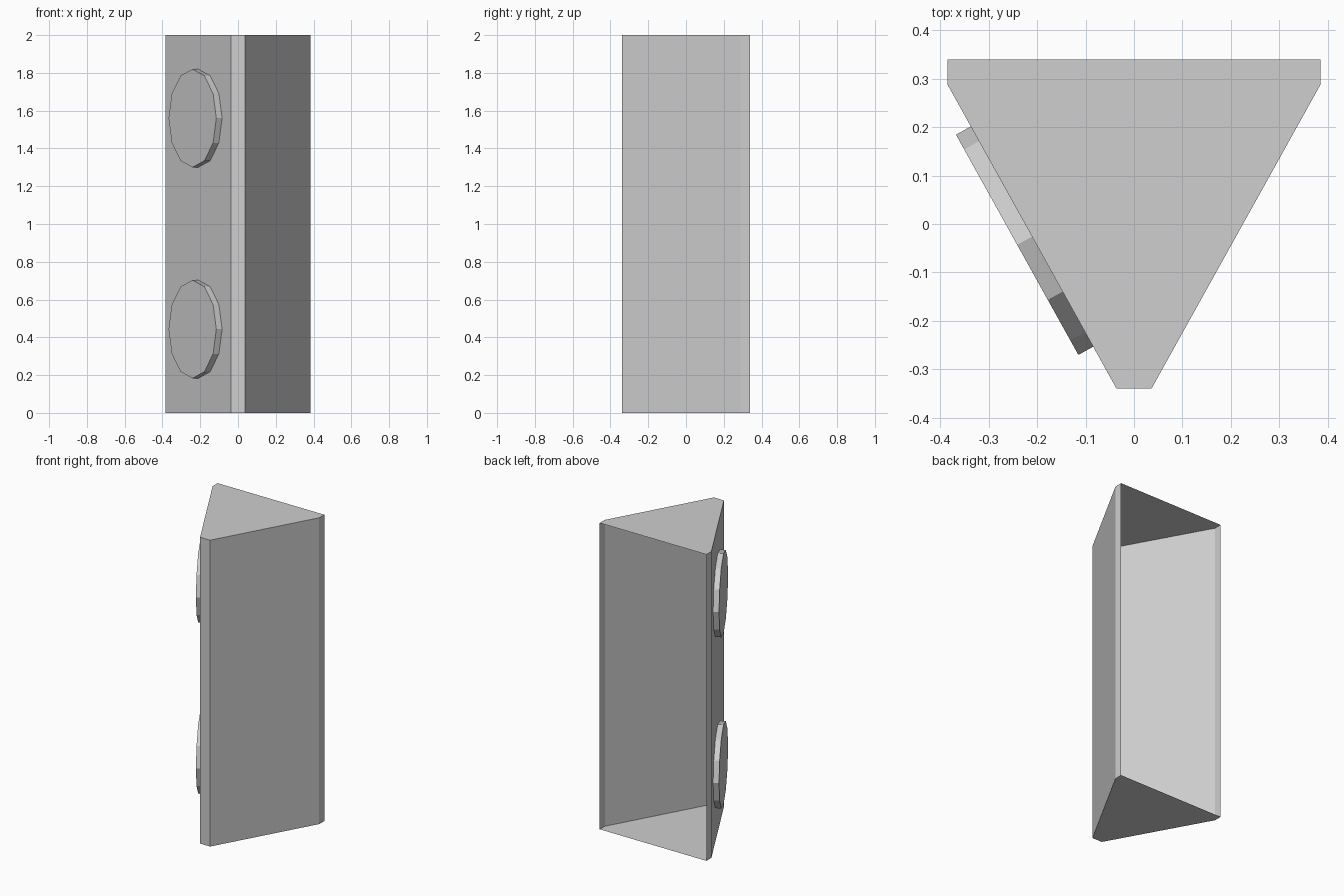
import bpy, bmesh
from mathutils import Vector, Matrix

cube = bpy.data.objects.get("Cube")
if cube:
    bpy.data.objects.remove(cube, do_unlink=True)

HEIGHT = 2.0
DISC_RADIUS = 0.26
DISC_DEPTH = 0.035

# One plain grey for everything
grey = bpy.data.materials.new("light_grey")
grey.use_nodes = True
colour = (0.62, 0.62, 0.62, 1)
grey.diffuse_color = colour
grey.node_tree.nodes["Principled BSDF"].inputs["Base Color"].default_value = colour


def add_object(name, bm):
    mesh = bpy.data.meshes.new(name)
    bm.to_mesh(mesh)
    bm.free()
    mesh.materials.append(grey)
    obj = bpy.data.objects.new(name, mesh)
    bpy.context.collection.objects.link(obj)
    return obj


# Wedge shell: half profile mirrored, thin walls, open at the back
right_half = [Vector((-0.385, 0.34)), Vector((-0.385, 0.288)), Vector((-0.036, -0.34))]
profile = right_half + [Vector((-p.x, p.y)) for p in reversed(right_half)]

bm = bmesh.new()
low = [bm.verts.new((p.x, p.y, 0)) for p in profile]
high = [bm.verts.new((p.x, p.y, HEIGHT)) for p in profile]
for i in range(len(profile) - 1):
    bm.faces.new((low[i], low[i + 1], high[i + 1], high[i]))
bm.faces.new(high)
bm.faces.new(list(reversed(low)))
add_object("wedge_shell", bm)

# Twelve-sided discs lying on the right slanted wall
along = (right_half[2] - right_half[1]).normalized().to_3d()
up = Vector((0, 0, 1))
normal = along.cross(up)
wall_middle = ((right_half[1] + right_half[2]) / 2).to_3d()

for name, z in (("lower_disc", 0.443), ("upper_disc", 1.56)):
    bm = bmesh.new()
    bmesh.ops.create_cone(bm, cap_ends=True, segments=12, radius1=DISC_RADIUS,
                          radius2=DISC_RADIUS, depth=DISC_DEPTH)
    frame = Matrix((along, up, normal)).transposed().to_4x4()
    frame.translation = wall_middle + normal * (DISC_DEPTH / 2) + up * z
    bm.transform(frame)
    add_object(name, bm)
